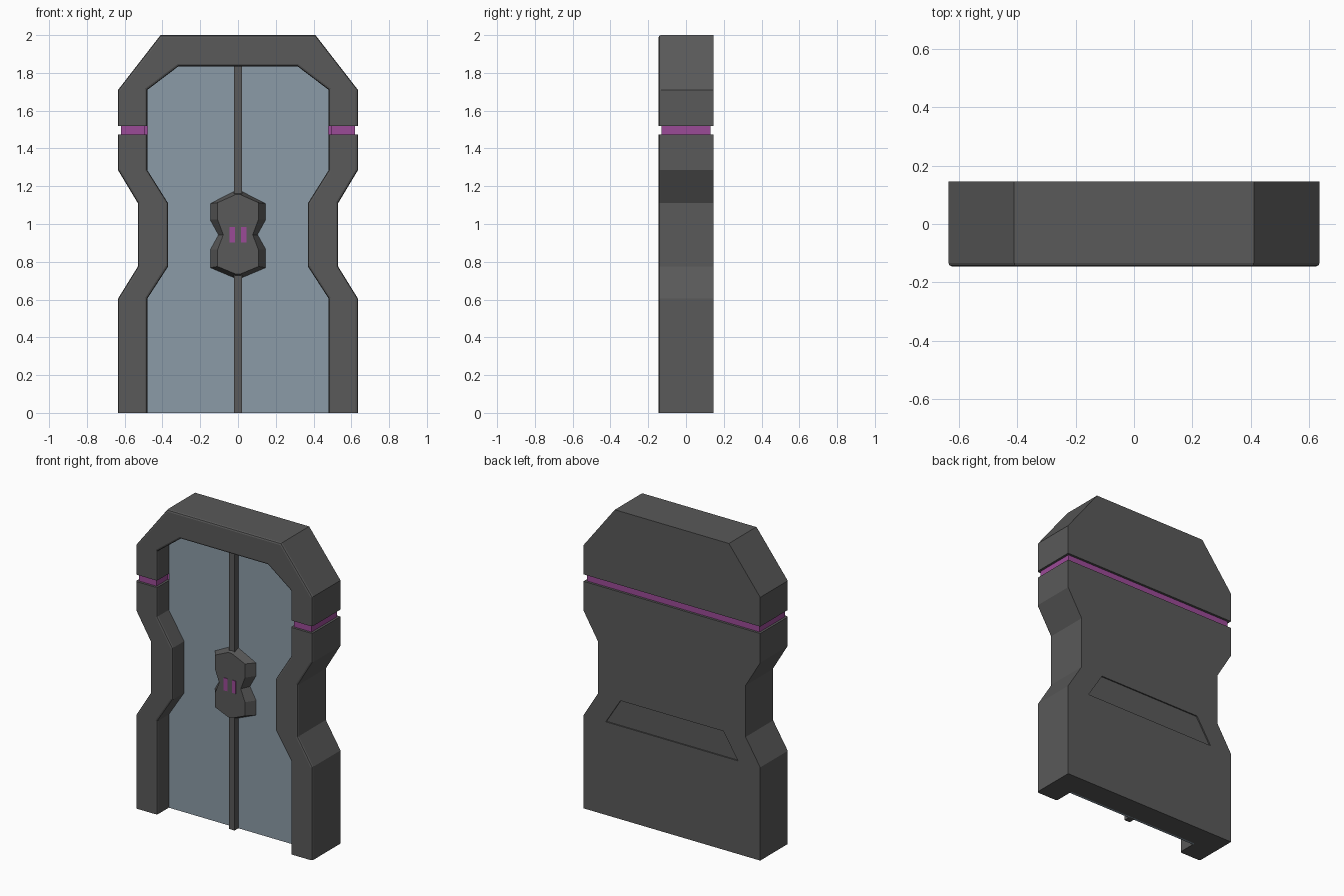
import bpy, bmesh

if "Cube" in bpy.data.objects:
    bpy.data.objects.remove(bpy.data.objects["Cube"])

FRONT, BACK, DOOR_Y = -0.145, 0.145, -0.025


def material(name, rgb):
    m = bpy.data.materials.new(name)
    m.diffuse_color = (*rgb, 1)
    m.use_nodes = True
    m.node_tree.nodes["Principled BSDF"].inputs["Base Color"].default_value = m.diffuse_color
    return m


GREY = material("dark_grey", (0.1, 0.1, 0.1))
BLUE = material("door_blue", (0.26, 0.33, 0.39))
PURPLE = material("glow_purple", (0.33, 0.07, 0.31))


def mirrored(half):
    return half + [(-x, z) for x, z in reversed(half)]


def loft(name, ring_a, ring_b, mat):
    """Solid between two matching rings of 3D points."""
    bm = bmesh.new()
    a = [bm.verts.new(p) for p in ring_a]
    b = [bm.verts.new(p) for p in ring_b]
    bm.faces.new(a)
    bm.faces.new(list(reversed(b)))
    for i in range(len(a)):
        j = (i + 1) % len(a)
        bm.faces.new((a[i], b[i], b[j], a[j]))
    bmesh.ops.recalc_face_normals(bm, faces=bm.faces)
    me = bpy.data.meshes.new(name)
    bm.to_mesh(me)
    bm.free()
    me.materials.append(mat)
    ob = bpy.data.objects.new(name, me)
    bpy.context.collection.objects.link(ob)
    return ob


def prism(name, pts, y0, y1, mat):
    return loft(name, [(x, y0, z) for x, z in pts], [(x, y1, z) for x, z in pts], mat)


def box(name, x0, x1, y0, y1, z0, z1, mat):
    return prism(name, [(x0, z0), (x1, z0), (x1, z1), (x0, z1)], y0, y1, mat)


def cut(ob, cutter):
    mod = ob.modifiers.new("cut", 'BOOLEAN')
    mod.operation, mod.solver, mod.object = 'DIFFERENCE', 'EXACT', cutter
    bpy.context.view_layer.update()
    me = bpy.data.meshes.new_from_object(
        ob.evaluated_get(bpy.context.evaluated_depsgraph_get()))
    ob.modifiers.clear()
    ob.data = me
    bpy.data.objects.remove(cutter)


# Frame: waisted outline with a doorway recess in the front
outer = [(0.635, 0), (0.635, 0.605), (0.53, 0.775), (0.53, 1.11),
         (0.635, 1.285), (0.635, 1.71), (0.41, 2.0)]
inner = [(0.48, 0), (0.48, 0.605), (0.37, 0.775), (0.37, 1.11),
         (0.48, 1.285), (0.48, 1.71), (0.315, 1.835)]
frame = prism("door_frame", mirrored(outer), FRONT, BACK, GREY)
recess = [(0.48, -0.1)] + inner[1:]
cut(frame, prism("recess_cutter", mirrored(recess), -0.3, -0.01, GREY))

# Softened front edges
bm = bmesh.new()
bm.from_mesh(frame.data)
rim = [e for e in bm.edges
       if all(v.co.y < FRONT + 0.001 for v in e.verts)
       and any(v.co.z > 0.001 for v in e.verts)]
bmesh.ops.bevel(bm, geom=rim, offset=0.012, segments=2, profile=0.5, affect='EDGES')
bm.to_mesh(frame.data)
bm.free()

# Light groove around the frame and shallow panel on the back
cut(frame, box("groove_cutter", -1, 1, -1, 1, 1.475, 1.52, GREY))
cut(frame, prism("back_panel_cutter", mirrored([(0.475, 0.605), (0.37, 0.77)]),
                 BACK - 0.008, 0.3, GREY))

# Light band set back inside the groove
plan = mirrored([(0.62, 0.13), (0.62, -0.13), (0.495, -0.13), (0.495, -0.015)])
loft("light_band", [(x, y, 1.47) for x, y in plan],
     [(x, y, 1.525) for x, y in plan], PURPLE)

# Door panel and centre strip
prism("door_panel", mirrored(inner), DOOR_Y, -0.01, BLUE)
box("centre_strip", -0.02, 0.02, -0.064, -0.015, 0, 1.836, GREY)

# Lock plate with sloped sides
base = [(0.012, 0.71), (0.15, 0.768), (0.15, 0.864), (0.106, 0.943),
        (0.15, 1.023), (0.15, 1.108), (0.012, 1.178)]
face = [(0.012, 0.735), (0.148, 0.78), (0.108, 0.864), (0.078, 0.943),
        (0.108, 1.023), (0.108, 1.113), (0.012, 1.156)]
face[1] = (0.108, 0.775)
loft("lock_plate", [(x, -0.02, z) for x, z in mirrored(base)],
     [(x, -0.083, z) for x, z in mirrored(face)], GREY)

# Two lock lights
for side, s in (("left", -1), ("right", 1)):
    box(f"lock_light_{side}", s * 0.016, s * 0.044, -0.087, -0.07, 0.903, 0.985, PURPLE)
